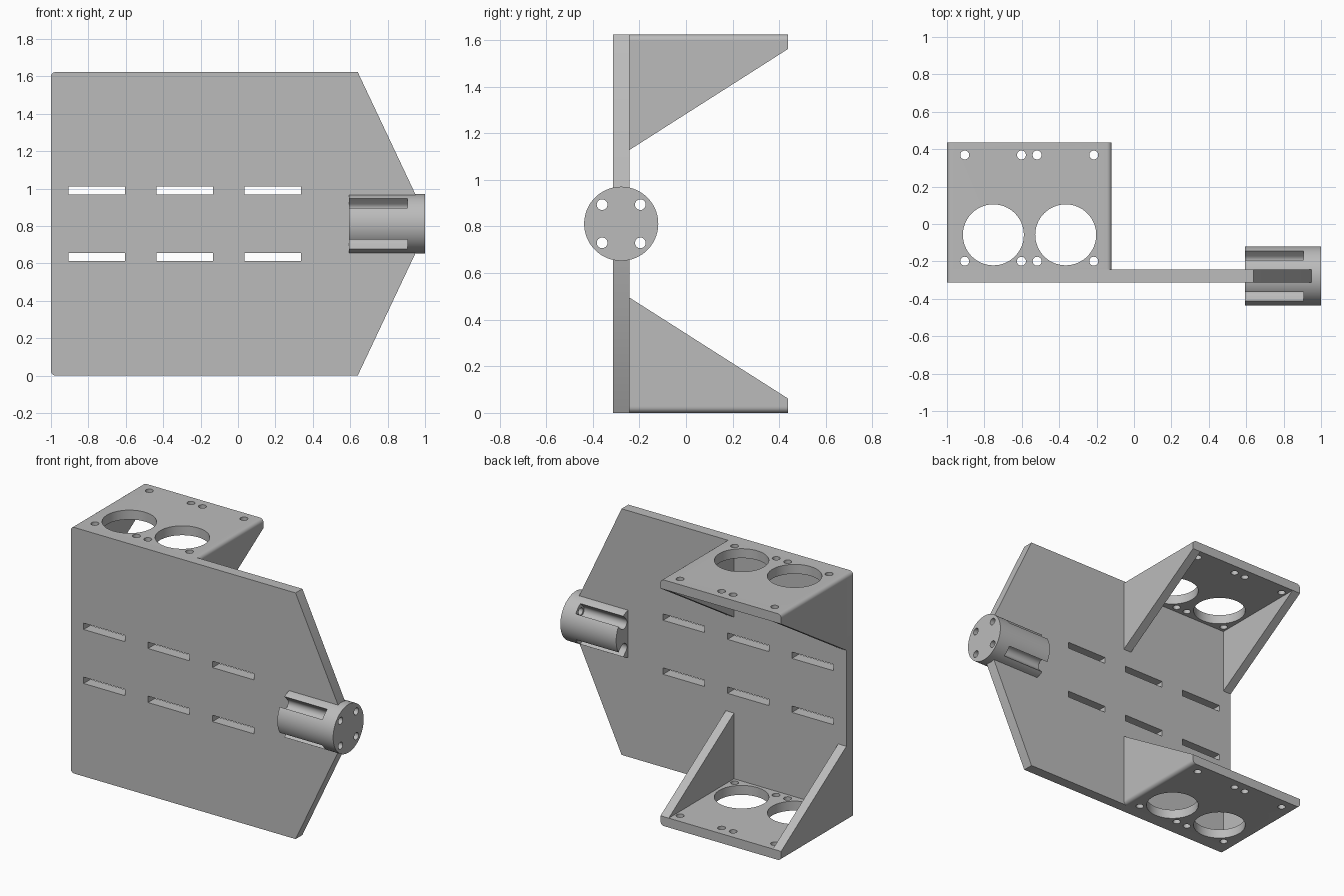
import bpy, bmesh, math

if "Cube" in bpy.data.objects:
    bpy.data.objects.remove(bpy.data.objects["Cube"])

H = 1.623                     # overall height
MID = H / 2
Y0, Y1 = -0.314, -0.243       # back plate front / rear faces
YC, R = -0.278, 0.159         # hub axis and radius
X0, X1 = -1.0, -0.12          # bracket width
YEND = 0.437

grey = bpy.data.materials.new("light_grey")
grey.diffuse_color = (0.5, 0.5, 0.5, 1)
grey.use_nodes = True
grey.node_tree.nodes["Principled BSDF"].inputs["Base Color"].default_value = grey.diffuse_color


def prism(name, profile, axis, a, b):
    """Extrude a closed 2D profile along an axis from a to b."""
    place = {'x': lambda u, v, t: (t, u, v),
             'y': lambda u, v, t: (u, t, v),
             'z': lambda u, v, t: (u, v, t)}[axis]
    bm = bmesh.new()
    lo = [bm.verts.new(place(u, v, a)) for u, v in profile]
    hi = [bm.verts.new(place(u, v, b)) for u, v in profile]
    bm.faces.new(lo)
    bm.faces.new(hi[::-1])
    n = len(lo)
    for i in range(n):
        bm.faces.new((lo[i], lo[(i + 1) % n], hi[(i + 1) % n], hi[i]))
    bmesh.ops.recalc_face_normals(bm, faces=bm.faces)
    mesh = bpy.data.meshes.new(name)
    bm.to_mesh(mesh)
    bm.free()
    mesh.materials.append(grey)
    obj = bpy.data.objects.new(name, mesh)
    bpy.context.collection.objects.link(obj)
    return obj


def arc(cx, cy, r, start, end, n):
    return [(cx + r * math.cos(math.radians(start + (end - start) * i / n)),
             cy + r * math.sin(math.radians(start + (end - start) * i / n)))
            for i in range(n + 1)]


def circle(cx, cy, r, n):
    return arc(cx, cy, r, 0, 360, n)[:-1]


def rect(u0, u1, v0, v1):
    return [(u0, v0), (u1, v0), (u1, v1), (u0, v1)]


def combine(obj, other, operation):
    """Apply a boolean and remove the helper object."""
    mod = obj.modifiers.new("bool", 'BOOLEAN')
    mod.operation, mod.object, mod.solver = operation, other, 'EXACT'
    deps = bpy.context.evaluated_depsgraph_get()
    mesh = bpy.data.meshes.new_from_object(obj.evaluated_get(deps))
    obj.modifiers.clear()
    obj.data = mesh
    bpy.data.objects.remove(other)


def smooth(obj):
    bpy.ops.object.select_all(action='DESELECT')
    obj.select_set(True)
    bpy.context.view_layer.objects.active = obj
    bpy.ops.object.shade_smooth_by_angle(angle=math.radians(30))


# Back plate: rounded left corners, tapered toward the hub
c = 0.025
outline = (arc(X0 + c, c, c, 180, 270, 6)
           + [(0.64, 0), (0.957, MID - 0.14), (0.957, MID + 0.14), (0.64, H)]
           + arc(X0 + c, H - c, c, 90, 180, 6))
plate = prism("back_plate", outline, 'y', Y0, Y1)
for x in (-0.906, -0.436, 0.034):
    for z in (MID - 0.178, MID + 0.178):
        combine(plate, prism("slot_cut", rect(x, x + 0.303, z - 0.021, z + 0.021),
                             'y', -0.5, 0), 'DIFFERENCE')
smooth(plate)

# Brackets: drilled shelf plus two triangular side ribs, mirrored top and bottom
for name, flip in (("lower_bracket", False), ("upper_bracket", True)):
    def fz(points):
        return [(u, H - v if flip else v) for u, v in points]

    t = 0.062
    shelf = (arc(X0 + c, c, c, 180, 270, 6) + arc(X1 - c, c, c, 270, 360, 6)
             + [(X1, t), (X0, t)])
    bracket = prism(name, fz(shelf), 'y', Y1, YEND)
    rib = [(Y1, 0.03), (YEND, 0.03), (YEND, t), (Y1, 0.495)]
    for x in (X0, X1 - 0.06):
        combine(bracket, prism("rib", fz(rib), 'x', x, x + 0.06), 'UNION')
    holes = [(x, -0.058, 0.163, 64) for x in (-0.752, -0.365)]
    holes += [(x, y, 0.024, 24) for x in (-0.905, -0.602, -0.518, -0.215)
              for y in (-0.199, 0.369)]
    zc = H if flip else 0
    for x, y, r, n in holes:
        combine(bracket, prism("hole_cut", circle(x, y, r, n), 'z',
                               zc - 0.1, zc + 0.1), 'DIFFERENCE')
    smooth(bracket)

# Hub: cylinder with four end holes, each opening into a radial channel
hub = prism("mount_hub", circle(YC, MID, R, 96), 'x', 0.593, 1.0)
d, w = 0.116, 0.035
channel = arc(d, 0, w, 90, 270, 12) + [(0.25, -w), (0.25, w)]
for k in range(4):
    a = math.radians(45 + 90 * k)
    ca, sa = math.cos(a), math.sin(a)
    turned = [(YC + u * ca - v * sa, MID + u * sa + v * ca) for u, v in channel]
    combine(hub, prism("channel_cut", turned, 'x', 0.5, 0.905), 'DIFFERENCE')
    combine(hub, prism("bolt_cut", circle(YC + d * ca, MID + d * sa, 0.023, 24),
                       'x', 0.88, 1.1), 'DIFFERENCE')
smooth(hub)
